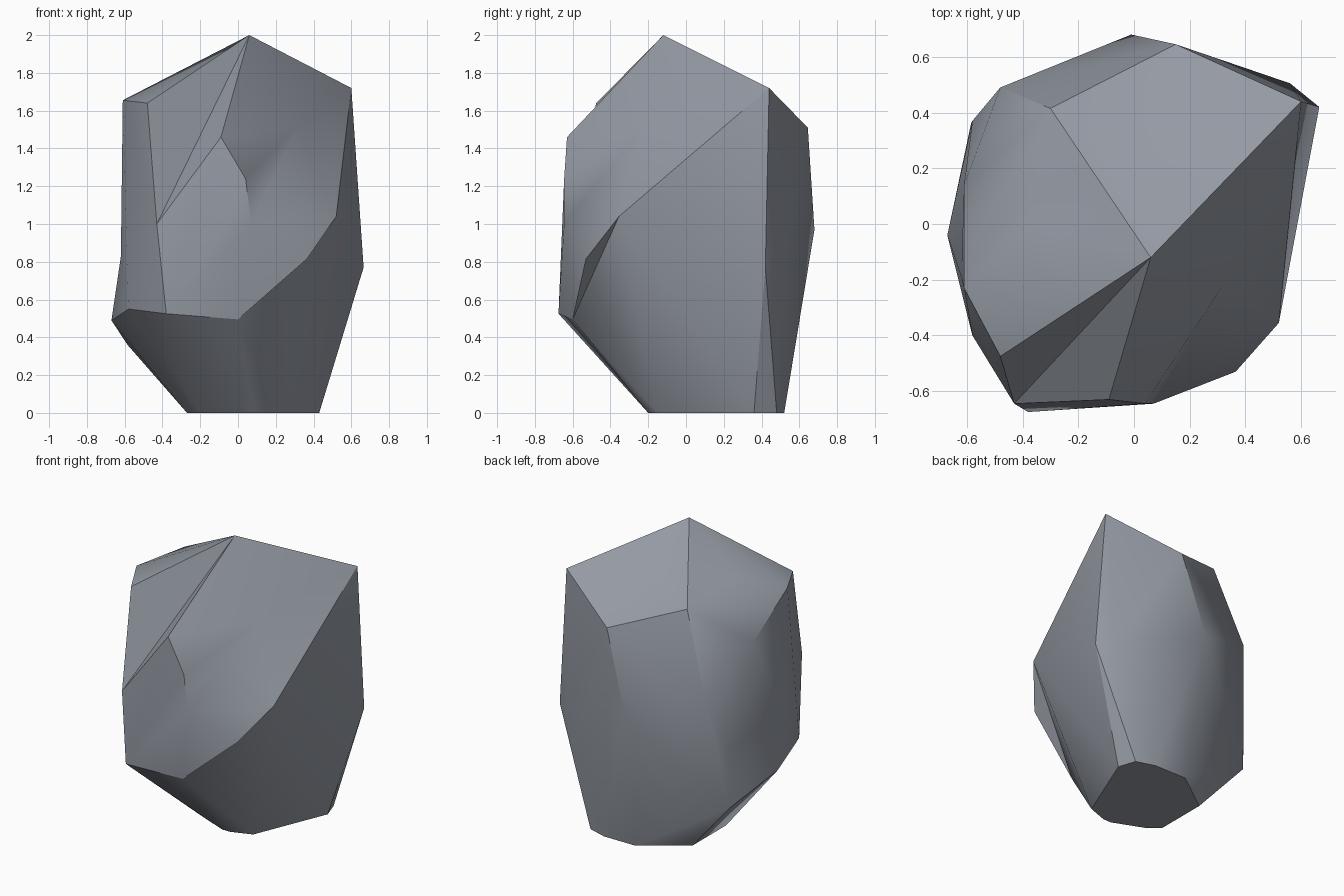
import bpy, bmesh, math, random
from mathutils import Vector

if "Cube" in bpy.data.objects:
    bpy.data.objects.remove(bpy.data.objects["Cube"])

random.seed(1)
CENTRE = Vector((0, 0, .9))

# corners of the boulder, grouped by level
corners = dict(
    # foot
    b0=(.02, -.2, 0), b1=(.08, -.2, 0), b2=(.22, -.15, 0), b3=(.43, .36, 0), b4=(.39, .48, 0),
    b5=(.26, .52, 0), b6=(.02, .52, 0), b7=(-.27, .31, 0), b8=(-.27, -.05, 0), b9=(-.2, -.11, 0),
    # lower bulge
    I=(-.38, -.675, .525), J=(0, -.6, .495), K=(.365, -.53, .815), Z=(-.58, -.4, .55),
    X=(-.67, -.04, .49), Y=(-.62, -.19, .83), W=(-.585, .36, .36), V=(-.58, .37, .76),
    C=(.665, .42, .77), T=(.56, .505, .8),
    # waist
    H=(-.43, -.645, 1.0), G2=(.07, -.645, 1.0), G=(.04, -.645, 1.24), L=(.52, -.355, 1.04),
    Q=(-.01, .68, .97), U=(-.48, .49, 1.15),
    # crown
    F=(-.09, -.63, 1.46), E=(-.48, -.475, 1.64), D=(-.61, -.23, 1.655), S=(-.61, .14, 1.42),
    R=(-.3, .415, 1.67), P=(.15, .645, 1.51), B=(.6, .44, 1.72), A=(.06, -.12, 2.0),
    M=(.32, -.22, 1.52), N=(.18, .12, 1.82), O=(-.39, -.02, 1.765))

# ridges and valleys that must run along edges
creases = ("A-B A-N N-B A-M B-M M-L A-F A-E A-H E-H F-H F-M F-G G-M G-G2 G2-M G2-L G2-J J-L L-K "
           "K-J I-J H-I I-Z L-C B-C C-b3 D-A D-E D-Y Y-Z Y-X X-Z Z-b9 Y-V S-V V-W P-B P-Q P-R R-S "
           "R-U U-Q U-V U-W Q-W Q-b6 W-b7 N-P N-R A-R T-B T-C T-Q J-b0").split()

# wrap a skin round the corners, spread on a ball so that dents are kept
bm = bmesh.new()
vert = {k: bm.verts.new((Vector(p) - CENTRE).normalized()) for k, p in corners.items()}
real = {vert[k]: Vector(p) for k, p in corners.items()}
bmesh.ops.convex_hull(bm, input=bm.verts[:])
bmesh.ops.recalc_face_normals(bm, faces=bm.faces[:])
locked = set()


def crosses(p, q, r, s):
    """True when two arcs on the ball cross."""
    p, q, r, s = p.co, q.co, r.co, s.co
    n, m = p.cross(q), r.cross(s)
    return (n.dot(r) * n.dot(s) < -1e-10 and m.dot(p) * m.dot(q) < -1e-10
            and (p + q).dot(r + s) > 0)


def tips(e):
    return [next(v for v in f.verts if v not in e.verts) for f in e.link_faces]


def can_turn(e):
    c, d = tips(e)
    return (frozenset(e.verts) not in locked and not bm.edges.get((c, d))
            and crosses(c, d, *e.verts))


def connect(a, b):
    """Turn triangle edges between two corners until an edge joins them."""
    for _ in range(60):
        if bm.edges.get((a, b)):
            locked.add(frozenset((a, b)))
            return
        options = [e for e in bm.edges if a not in e.verts and b not in e.verts
                   and crosses(a, b, *e.verts) and can_turn(e)]
        if not options:
            return
        bmesh.utils.edge_rotate(random.choice(options), True)


def hollow(e):
    """True when the real surface folds inward at this edge."""
    f, tip = e.link_faces[0], tips(e)[1]
    p, q, r = [real[v] for v in f.verts]
    return (q - p).cross(r - p).normalized().dot(real[tip] - p) > 1e-4


for crease in creases:
    connect(*[vert[k] for k in crease.split("-")])

# elsewhere keep the stone bulging outward
for _ in range(300):
    e = next((e for e in bm.edges if can_turn(e) and hollow(e)), None)
    if not e:
        break
    bmesh.utils.edge_rotate(e, True)

for v, p in real.items():
    v.co = p
bm.normal_update()
mesh = bpy.data.meshes.new("boulder")
bm.to_mesh(mesh)
bm.free()
boulder = bpy.data.objects.new("boulder", mesh)
bpy.context.collection.objects.link(boulder)

# stone colour and softened shallow edges
stone = bpy.data.materials.new("grey stone")
stone.diffuse_color = (.30, .325, .37, 1)
stone.use_nodes = True
stone.node_tree.nodes["Principled BSDF"].inputs["Base Color"].default_value = stone.diffuse_color
mesh.materials.append(stone)
bpy.context.view_layer.objects.active = boulder
boulder.select_set(True)
bpy.ops.object.shade_smooth_by_angle(angle=math.radians(30))
